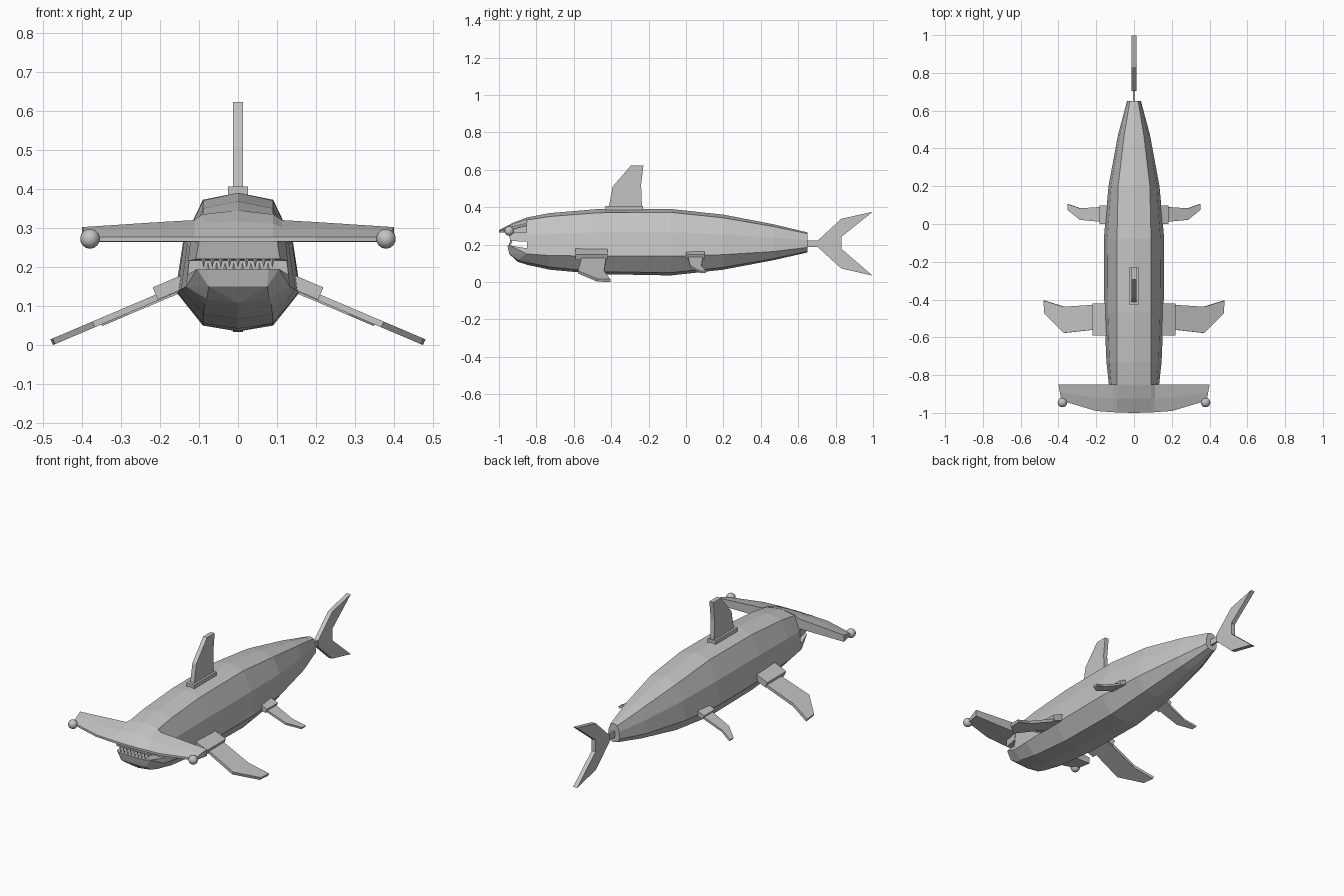
import bpy, bmesh, math
from mathutils import Vector

if "Cube" in bpy.data.objects:
    bpy.data.objects.remove(bpy.data.objects["Cube"])


def material(name, value):
    m = bpy.data.materials.new(name)
    m.diffuse_color = (value, value, value, 1)
    m.use_nodes = True
    m.node_tree.nodes["Principled BSDF"].inputs["Base Color"].default_value = m.diffuse_color
    return m


GREY = material("shark_grey", 0.55)
WHITE = material("tooth_white", 0.8)


def finish(name, bm, mat=GREY):
    bmesh.ops.recalc_face_normals(bm, faces=bm.faces)
    me = bpy.data.meshes.new(name)
    bm.to_mesh(me)
    bm.free()
    me.materials.append(mat)
    ob = bpy.data.objects.new(name, me)
    bpy.context.collection.objects.link(ob)
    return ob


def loft(name, rings):
    """Skin a list of equal closed rings and cap both ends."""
    bm = bmesh.new()
    rows = [[bm.verts.new(p) for p in ring] for ring in rings]
    n = len(rows[0])
    for a, b in zip(rows, rows[1:]):
        for i in range(n):
            j = (i + 1) % n
            bm.faces.new((a[i], a[j], b[j], b[i]))
    bm.faces.new(rows[0])
    bm.faces.new(rows[-1])
    return finish(name, bm)


def plate(name, outline, normal, thick):
    """Flat outline thickened both ways along its normal."""
    n = Vector(normal).normalized() * thick / 2
    return loft(name, [[Vector(p) + n for p in outline],
                       [Vector(p) - n for p in outline]])


def hull(name, half):
    """Convex block from points mirrored in x."""
    bm = bmesh.new()
    for x, y, z in half:
        for s in (-1, 1):
            bm.verts.new((s * x, y, z))
    bmesh.ops.convex_hull(bm, input=bm.verts)
    bmesh.ops.dissolve_limit(bm, angle_limit=0.02, verts=bm.verts, edges=bm.edges)
    return finish(name, bm)


# Body: y, top edge x, widest x, bottom edge x, then z of ridge, top edge, widest, bottom edge, keel
STATIONS = [
    (-0.85, 0.090, 0.133, 0.085, 0.345, 0.332, 0.150, 0.105, 0.092),
    (-0.73, 0.090, 0.146, 0.088, 0.368, 0.350, 0.142, 0.080, 0.066),
    (-0.47, 0.090, 0.157, 0.090, 0.390, 0.370, 0.138, 0.055, 0.042),
    (-0.08, 0.090, 0.160, 0.090, 0.390, 0.372, 0.138, 0.050, 0.035),
    (0.20, 0.084, 0.135, 0.080, 0.360, 0.343, 0.146, 0.078, 0.066),
    (0.47, 0.052, 0.085, 0.050, 0.308, 0.296, 0.163, 0.125, 0.117),
    (0.65, 0.022, 0.037, 0.022, 0.265, 0.258, 0.185, 0.164, 0.158),
]


def body_ring(y, te, w, be, top, edge, low, bedge, bot):
    mid = (te + 0.72 * (w - te), edge + 0.45 * (low - edge))
    side = [(te, edge), mid, (w, low), (be, bedge)]
    pts = [(0, top)] + side + [(0, bot)] + [(-x, z) for x, z in reversed(side)]
    return [(x, y, z) for x, z in pts]


loft("body", [body_ring(*s) for s in STATIONS])

# Hammer head: front x, back x, front y, top z at the back
HAMMER = [(0, 0, -1.0, 0.345), (0.09, 0.09, -0.998, 0.335), (0.112, 0.112, -0.996, 0.320),
          (0.2, 0.2, -0.99, 0.315), (0.385, 0.40, -0.935, 0.302)]
rings = []
for s, rows in ((-1, HAMMER[:0:-1]), (1, HAMMER)):
    for xf, xb, yf, zt in rows:
        ym = (yf - 0.85) / 2
        zm = 0.277 + 0.58 * (zt - 0.277)
        xm = (xf + xb) / 2
        rings.append([(s * xf, yf, 0.265), (s * xf, yf, 0.277), (s * xm, ym, zm),
                      (s * xb, -0.85, zt), (s * xb, -0.85, 0.264)])
loft("hammer_head", rings)

# Jaws
hull("upper_jaw", [(0.088, -0.85, 0.325), (0.122, -0.85, 0.265), (0.128, -0.85, 0.215),
                   (0.10, -0.95, 0.268), (0.108, -0.94, 0.22)])
hull("lower_jaw", [(0.130, -0.85, 0.180), (0.133, -0.85, 0.150), (0.085, -0.85, 0.105),
                   (0.0, -0.85, 0.092), (0.105, -0.94, 0.195), (0.078, -0.955, 0.195),
                   (0.075, -0.945, 0.150), (0.08, -0.90, 0.118), (0.0, -0.90, 0.108)])

# Teeth: rows hanging from the upper jaw and rising from the lower jaw
bm = bmesh.new()
for i in range(9):
    for tip, base, y, off in ((0.197, 0.222, -0.936, 0), (0.213, 0.190, -0.943, 0.011)):
        x = -0.088 + 0.022 * i + off
        if x > 0.09:
            continue
        ring = [bm.verts.new((x + dx, y + dy, base))
                for dx, dy in ((-0.006, 0), (0, -0.006), (0.006, 0), (0, 0.006))]
        apex = bm.verts.new((x, y, tip))
        bm.faces.new(ring)
        for a in range(4):
            bm.faces.new((ring[a], ring[(a + 1) % 4], apex))
finish("teeth", bm, WHITE)

# Paired fins: outlines in (x, y) lie on a plane that slopes down outwards
SLOPE = -0.425
PECTORAL = [(0.15, -0.56), (0.215, -0.56), (0.37, -0.577), (0.472, -0.475),
            (0.477, -0.405), (0.37, -0.438), (0.215, -0.428), (0.15, -0.428)]
PELVIC = [(0.12, 0.012), (0.18, 0.012), (0.285, 0.022), (0.35, 0.075),
          (0.35, 0.106), (0.285, 0.083), (0.18, 0.09), (0.12, 0.09)]
PAIRS = [
    ("pectoral_fin", PECTORAL, 0.21, 0.016),
    ("pectoral_fin_base", [(0.13, -0.59), (0.212, -0.59), (0.212, -0.42), (0.13, -0.42)], 0.222, 0.034),
    ("pelvic_fin", PELVIC, 0.203, 0.012),
    ("pelvic_fin_base", [(0.11, 0.0), (0.178, 0.0), (0.178, 0.098), (0.11, 0.098)], 0.21, 0.026),
]
for s, side in ((-1, "left"), (1, "right")):
    for name, outline, z0, thick in PAIRS:
        plate(f"{side}_{name}", [(s * x, y, z0 + SLOPE * x) for x, y in outline],
              (-s * SLOPE, 0, 1), thick)
    # Eye on the hammer tip
    bm = bmesh.new()
    bmesh.ops.create_uvsphere(bm, u_segments=20, v_segments=12, radius=0.025)
    bmesh.ops.translate(bm, verts=bm.verts, vec=(s * 0.379, -0.945, 0.272))
    for f in bm.faces:
        f.smooth = True
    finish(f"{side}_eye", bm)


def upright(name, outline, thick):
    plate(name, [(0, y, z) for y, z in outline], (1, 0, 0), thick)


# Dorsal fin and its base
upright("dorsal_fin_base", [(-0.43, 0.37), (-0.23, 0.37), (-0.23, 0.406), (-0.43, 0.406)], 0.05)
upright("dorsal_fin", [(-0.415, 0.39), (-0.392, 0.51), (-0.295, 0.622), (-0.228, 0.622),
                       (-0.24, 0.52), (-0.235, 0.39)], 0.025)

# Tail stalk and forked tail fin
upright("tail_stalk", [(0.64, 0.188), (0.72, 0.188), (0.72, 0.222), (0.64, 0.222)], 0.012)
upright("tail_fin", [(0.705, 0.222), (0.83, 0.338), (0.998, 0.375), (0.832, 0.242),
                     (0.832, 0.176), (0.998, 0.034), (0.83, 0.072), (0.705, 0.186)], 0.025)
